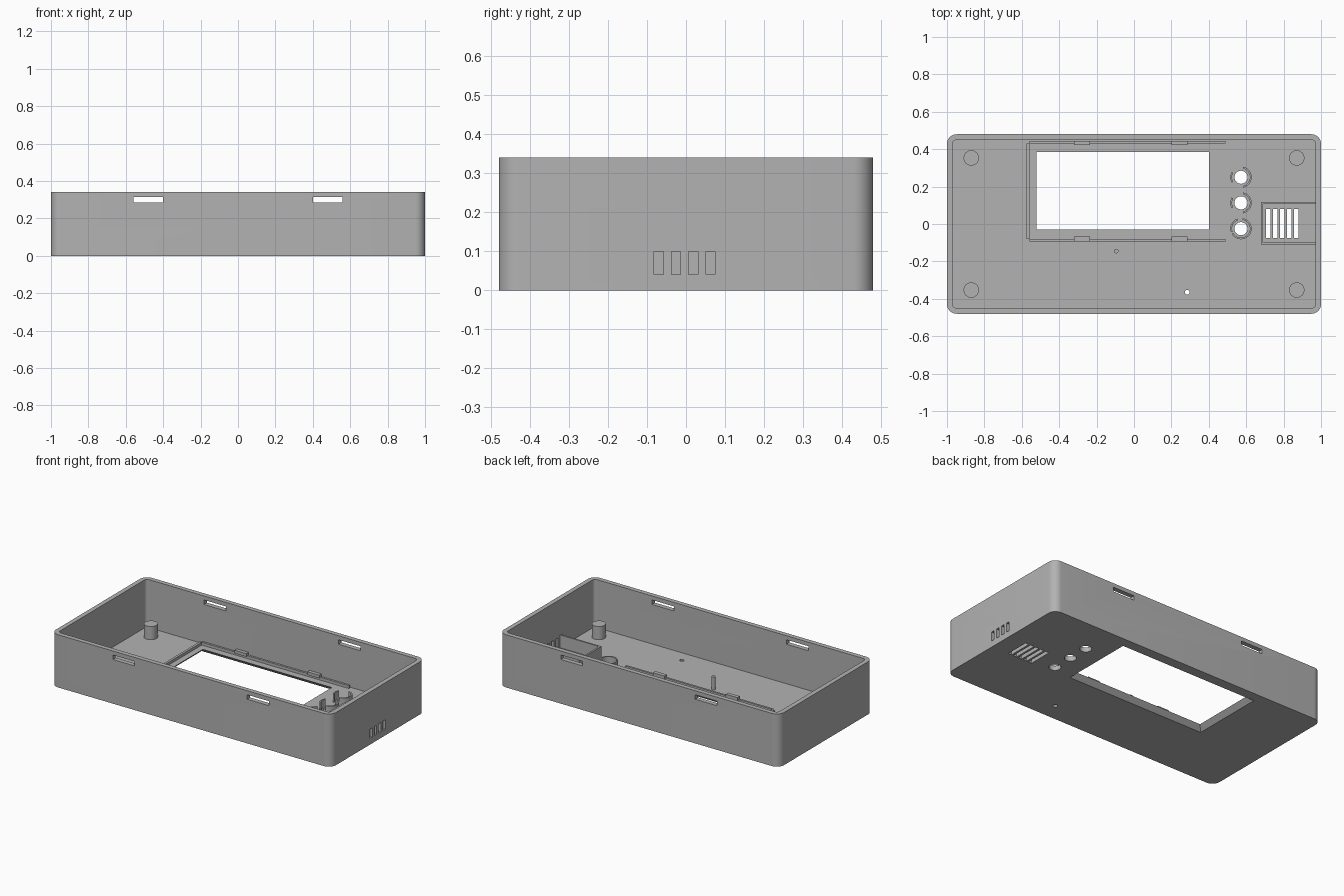
import bpy, bmesh, math
from mathutils import Matrix

if "Cube" in bpy.data.objects:
    bpy.data.objects.remove(bpy.data.objects["Cube"])

FLOOR, TOP = 0.03, 0.34
SINK = 0.02                      # parts start slightly inside the floor

grey = bpy.data.materials.new("light grey plastic")
grey.diffuse_color = (0.448, 0.448, 0.448, 1)
grey.use_nodes = True
grey.node_tree.nodes["Principled BSDF"].inputs["Base Color"].default_value = grey.diffuse_color


def prism(bm, low, high, z0, z1):
    """Closed solid between two matching outlines."""
    a = [bm.verts.new((x, y, z0)) for x, y in low]
    b = [bm.verts.new((x, y, z1)) for x, y in high]
    n = len(a)
    bm.faces.new(a[::-1])
    bm.faces.new(b)
    for i in range(n):
        j = (i + 1) % n
        bm.faces.new((a[i], a[j], b[j], b[i]))


def rect(x0, x1, y0, y1):
    return [(x0, y0), (x1, y0), (x1, y1), (x0, y1)]


def rounded(hx, hy, r, steps=10):
    pts = []
    for k, (sx, sy) in enumerate(((1, 1), (-1, 1), (-1, -1), (1, -1))):
        for i in range(steps + 1):
            t = math.pi / 2 * (k + i / steps)
            pts.append((sx * (hx - r) + r * math.cos(t), sy * (hy - r) + r * math.sin(t)))
    return pts


def circle(x, y, r, n=40):
    return [(x + r * math.cos(2 * math.pi * i / n), y + r * math.sin(2 * math.pi * i / n))
            for i in range(n)]


def arc_band(x, y, r0, r1, a0, a1, n=16):
    angles = [math.radians(a0 + (a1 - a0) * i / n) for i in range(n + 1)]
    return ([(x + r1 * math.cos(t), y + r1 * math.sin(t)) for t in angles] +
            [(x + r0 * math.cos(t), y + r0 * math.sin(t)) for t in reversed(angles)])


def make(name, solids):
    """Object from a list of (low outline, high outline, z0, z1)."""
    bm = bmesh.new()
    for s in solids:
        prism(bm, *s)
    bmesh.ops.recalc_face_normals(bm, faces=bm.faces)
    me = bpy.data.meshes.new(name)
    bm.to_mesh(me)
    bm.free()
    me.materials.append(grey)
    ob = bpy.data.objects.new(name, me)
    bpy.context.collection.objects.link(ob)
    return ob


def solid(outline, z0, z1):
    return (outline, outline, z0, z1)


def activate(ob):
    bpy.ops.object.select_all(action='DESELECT')
    ob.select_set(True)
    bpy.context.view_layer.objects.active = ob


def smooth(ob):
    activate(ob)
    bpy.ops.object.shade_smooth_by_angle(angle=math.radians(30))


def cut(ob, cutter):
    activate(ob)
    mod = ob.modifiers.new("cut", 'BOOLEAN')
    mod.operation, mod.solver, mod.object = 'DIFFERENCE', 'EXACT', cutter
    bpy.ops.object.modifier_apply(modifier=mod.name)
    bpy.data.objects.remove(cutter)


# Case: rounded tray, open at the top
case = make("case", [solid(rounded(1, 0.48, 0.052), 0, TOP)])
cut(case, make("cavity", [solid(rounded(0.97, 0.45, 0.022), FLOOR, TOP + 0.1)]))

# Screen window, widening towards the underside
button_x, button_ys = 0.572, (0.25, 0.113, -0.025)
e, k = 0.01, 1.0
openings = [(rect(-0.56, 0.44, -0.07, 0.425), rect(-0.51, 0.39, -0.02, 0.375), -e, FLOOR + e)]
# Button holes and small reset hole
openings += [solid(circle(button_x, y, 0.035), -e, FLOOR + e) for y in button_ys]
openings.append(solid(circle(0.285, -0.365, 0.013, 20), -e, FLOOR + e))
# Speaker grille slots
for i in range(5):
    x = 0.717 + 0.0375 * i
    openings.append(solid(rect(x - 0.012, x + 0.012, -0.075, 0.08), -e, FLOOR + e))
# Side vents
for i in range(4):
    y = -0.07 + 0.0443 * i
    openings.append(solid(rect(0.95, 1.05, y - 0.012, y + 0.012), 0.04, 0.10))
# Lid clip slots in the front and back walls
for x in (-0.48, 0.48):
    openings.append(solid(rect(x - 0.078, x + 0.078, -0.6, 0.6), 0.285, 0.314))
cut(case, make("openings", openings))
smooth(case)

# Corner posts
smooth(make("corner_posts", [solid(circle(sx * 0.87, sy * 0.353, 0.041), SINK, 0.115)
                             for sx in (-1, 1) for sy in (-1, 1)]))

# Rails around the screen
make("screen_rails", [
    solid(rect(-0.575, -0.56, -0.08, 0.43), SINK, 0.048),
    solid(rect(-0.56, 0.49, 0.43, 0.443), SINK, 0.048),
    solid(rect(-0.56, 0.49, -0.093, -0.08), SINK, 0.048)])

# Snap tabs reaching inward over the rails
make("screen_tabs", [solid(rect(x - 0.042, x + 0.042, y0, y1), 0.044, 0.064)
                     for x in (-0.278, 0.243)
                     for y0, y1 in ((0.422, 0.445), (-0.093, -0.068))])

# Split collars around the button holes
for i, y in enumerate(button_ys):
    spans = ((-78, 78), (150, 210)) if i < 2 else ((-150, 80), (110, 200))
    smooth(make(f"button_collar_{i + 1}",
                [solid(arc_band(button_x, y, 0.048, 0.057, *s), SINK, 0.085) for s in spans]))

# Speaker enclosure walls against the right side
make("speaker_walls", [
    solid(rect(0.68, 0.691, -0.11, 0.118), SINK, 0.112),
    solid(rect(0.691, 0.98, -0.11, -0.099), SINK, 0.112),
    solid(rect(0.691, 0.98, 0.107, 0.118), SINK, 0.112)])

# Slim locating pin
smooth(make("locating_pin", [solid(circle(-0.095, -0.145, 0.012, 20), SINK, 0.112)]))
